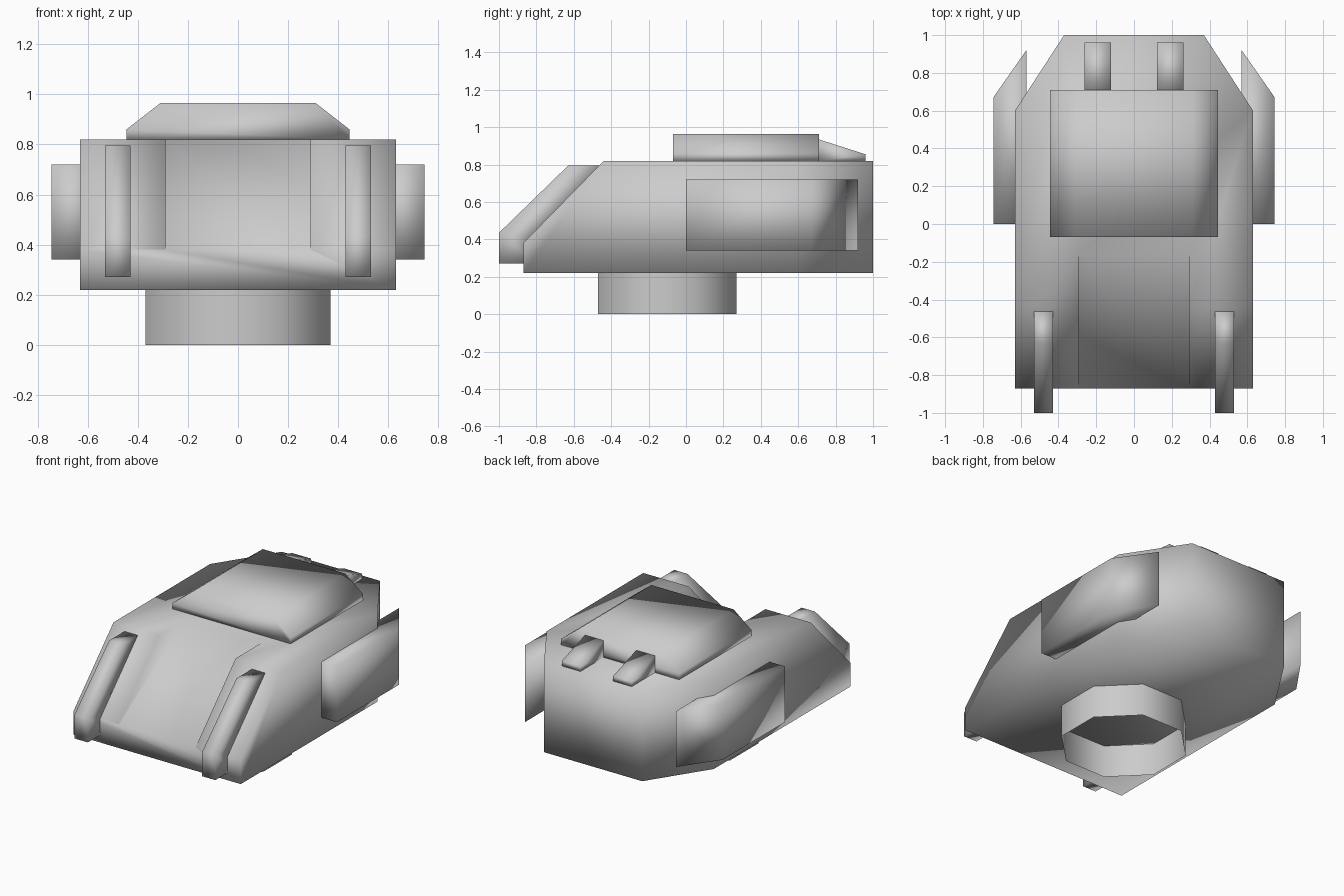
import bpy, bmesh, math
from mathutils import Vector

if "Cube" in bpy.data.objects:
    bpy.data.objects.remove(bpy.data.objects["Cube"])


def prism(name, pts, lo, hi, axis):
    """Extrude a 2D outline along x (pts = y,z), y (pts = x,z) or z (pts = x,y)."""
    bm = bmesh.new()
    rings = []
    for t in (lo, hi):
        ring = []
        for p in pts:
            co = list(p)
            co.insert("xyz".index(axis), t)
            ring.append(bm.verts.new(co))
        rings.append(ring)
    a, b = rings
    bm.faces.new(a)
    bm.faces.new(b)
    n = len(pts)
    for i in range(n):
        j = (i + 1) % n
        bm.faces.new((a[i], a[j], b[j], b[i]))
    return finish(name, bm)


def finish(name, bm):
    bmesh.ops.recalc_face_normals(bm, faces=bm.faces)
    for f in bm.faces:
        f.smooth = True
    me = bpy.data.meshes.new(name)
    bm.to_mesh(me)
    bm.free()
    ob = bpy.data.objects.new(name, me)
    bpy.context.collection.objects.link(ob)
    return ob


# Hull: plan outline with chamfered rear corners, front sliced to a slope
hull = prism("hull", [(-.63, -.87), (.63, -.87), (.63, .60), (.37, 1.0),
                      (-.37, 1.0), (-.63, .60)], .22, .82, "z")
bm = bmesh.new()
bm.from_mesh(hull.data)
cut = bmesh.ops.bisect_plane(bm, geom=bm.verts[:] + bm.edges[:] + bm.faces[:],
                             plane_co=(0, -.87, .38), plane_no=(0, -.44, .43),
                             clear_outer=True)
edges = [e for e in cut["geom_cut"] if isinstance(e, bmesh.types.BMEdge)]
bmesh.ops.holes_fill(bm, edges=[e for e in bm.edges if e.is_boundary])
bmesh.ops.recalc_face_normals(bm, faces=bm.faces)
for f in bm.faces:
    f.smooth = True
bm.to_mesh(hull.data)
bm.free()

# Shallower sunken ramp in the middle of the front slope
cutter = prism("ramp_cutter", [(-1.012, .292), (-.018, .908), (-1.012, .908)],
               -.29, .29, "x")
cutter.hide_render = True
mod = hull.modifiers.new("ramp", "BOOLEAN")
mod.operation = "DIFFERENCE"
mod.solver = "EXACT"
mod.object = cutter
bpy.context.view_layer.objects.active = hull
bpy.ops.object.modifier_apply(modifier=mod.name)
bpy.data.objects.remove(cutter)

# Roof hatch with bevelled sides
prism("roof_block", [(-.445, .82), (.445, .82), (.445, .86), (.31, .965),
                     (-.31, .965), (-.445, .86)], -.07, .71, "y")

# Paired parts
for side, s in (("left", -1), ("right", 1)):
    prism("side_pod_" + side, [(s * .57, 0), (s * .745, 0), (s * .745, .67),
                               (s * .57, .92)], .34, .72, "z")
    prism("front_rail_" + side, [(-1, .27), (-1, .435), (-.63, .795),
                                 (-.455, .795), (-.80, .40), (-.80, .27)],
          s * .43, s * .53, "x")
    prism("rear_vent_" + side, [(.71, .82), (.96, .82), (.96, .855), (.71, .935)],
          s * .123, s * .263, "x")

# Open octagonal mounting ring underneath
bpy.ops.mesh.primitive_cylinder_add(vertices=8, radius=.37 / math.cos(math.pi / 8),
                                    depth=.22, end_fill_type="NOTHING",
                                    location=(0, -.10, .11),
                                    rotation=(0, 0, math.pi / 8))
ring = bpy.context.object
ring.name = "mount_ring"
bpy.ops.object.shade_smooth()
